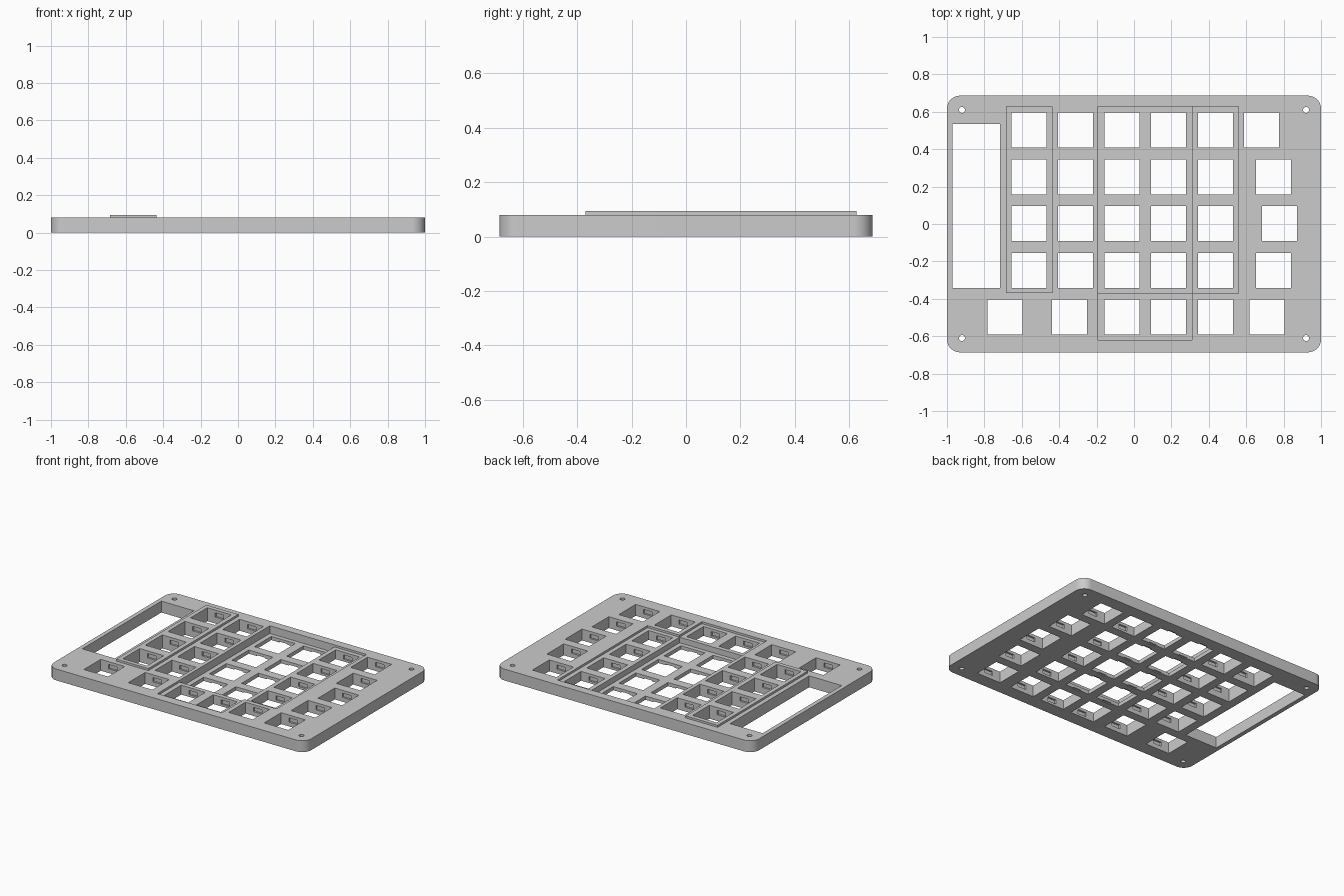
import bpy, bmesh, math

cube = bpy.data.objects.get("Cube")
if cube:
    bpy.data.objects.remove(cube, do_unlink=True)

grey = bpy.data.materials.new("light grey plastic")
grey.use_nodes = True
colour = (0.6, 0.6, 0.6, 1)
grey.diffuse_color = colour
grey.node_tree.nodes["Principled BSDF"].inputs["Base Color"].default_value = colour

TOP = 0.08       # main deck height
STEP = 0.0145    # height of the small steps in the deck
DEEP = 0.026     # floor of the central well
KEY = 0.187      # switch opening size


def make_object(name, bm):
    mesh = bpy.data.meshes.new(name)
    bm.to_mesh(mesh)
    bm.free()
    obj = bpy.data.objects.new(name, mesh)
    bpy.context.collection.objects.link(obj)
    obj.data.materials.append(grey)
    return obj


def add_box(bm, x0, x1, y0, y1, z0, z1):
    verts = bmesh.ops.create_cube(bm, size=1)["verts"]
    for v in verts:
        v.co.x = x1 if v.co.x > 0 else x0
        v.co.y = y1 if v.co.y > 0 else y0
        v.co.z = z1 if v.co.z > 0 else z0


def apply_boolean(target, tool, operation="DIFFERENCE"):
    mod = target.modifiers.new(tool.name, "BOOLEAN")
    mod.operation = operation
    mod.solver = "EXACT"
    mod.object = tool
    bpy.context.view_layer.objects.active = target
    bpy.ops.object.modifier_apply(modifier=mod.name)
    bpy.data.objects.remove(tool, do_unlink=True)


# Plate outline with rounded corners
RADIUS, HALF_X, HALF_Y, SEGMENTS = 0.07, 1.0, 0.686, 12
bm = bmesh.new()
outline = []
for quarter, (sx, sy) in enumerate([(1, 1), (-1, 1), (-1, -1), (1, -1)]):
    for i in range(SEGMENTS + 1):
        a = (quarter + i / SEGMENTS) * math.pi / 2
        outline.append(bm.verts.new((sx * (HALF_X - RADIUS) + RADIUS * math.cos(a),
                                     sy * (HALF_Y - RADIUS) + RADIUS * math.sin(a), 0)))
base = bm.faces.new(outline)
side = bmesh.ops.extrude_face_region(bm, geom=[base])["geom"]
bmesh.ops.translate(bm, vec=(0, 0, TOP),
                    verts=[g for g in side if isinstance(g, bmesh.types.BMVert)])
bmesh.ops.recalc_face_normals(bm, faces=bm.faces)
plate = make_object("case_plate", bm)

# Raised strip beside the long window
bm = bmesh.new()
add_box(bm, -0.685, -0.437, -0.37, 0.627, TOP / 2, TOP + STEP)
apply_boolean(plate, make_object("raised_strip", bm), "UNION")

# Sunken areas: deep well, shallow front bay, shallow right column
for name, x0, x1, y0, floor in [
        ("shallow_bay", -0.192, 0.31, -0.62, TOP - STEP),
        ("right_column", 0.31 - 0.05, 0.56, -0.372, TOP - STEP),
        ("deep_well", -0.192, 0.31, -0.372, DEEP)]:
    bm = bmesh.new()
    add_box(bm, x0, x1, y0, -0.372 + 0.05 if name == "shallow_bay" else 0.627, floor, 0.3)
    apply_boolean(plate, make_object(name, bm))

# Key positions with the deck height around each key
ROWS = [0.5025, 0.2525, 0.0025, -0.2475]
COLUMNS = [(-0.562, TOP + STEP), (-0.312, TOP), (-0.065, DEEP),
           (0.185, DEEP), (0.435, TOP - STEP)]
keys = [(x, y, z) for x, z in COLUMNS for y in ROWS]
keys += [(x, y, TOP) for x, y in zip([0.682, 0.745, 0.778, 0.745], ROWS)]
keys += [(x, -0.4975, z) for x, z in [(-0.69, TOP), (-0.345, TOP), (-0.065, TOP - STEP),
                                      (0.185, TOP - STEP), (0.435, TOP), (0.711, TOP)]]

# Switch openings, long window and screw holes
bm = bmesh.new()
for x, y, z in keys:
    add_box(bm, x - KEY / 2, x + KEY / 2, y - KEY / 2, y + KEY / 2, -0.1, 0.3)
add_box(bm, -0.97, -0.717, -0.342, 0.535, -0.1, 0.3)
for sx in (-1, 1):
    for sy in (-1, 1):
        drilled = bmesh.ops.create_cone(bm, cap_ends=True, segments=20, radius1=0.016,
                                        radius2=0.016, depth=0.5)["verts"]
        bmesh.ops.translate(bm, vec=(sx * 0.92, sy * 0.61, 0), verts=drilled)
apply_boolean(plate, make_object("openings", bm))

# Clip slots in the front and back wall of each opening
bm = bmesh.new()
for x, y, z in keys:
    add_box(bm, x - 0.033, x + 0.033, y - KEY / 2 - 0.013, y + KEY / 2 + 0.013,
            z - 0.05, z - 0.02)
apply_boolean(plate, make_object("clip_slots", bm))

# Smooth rounded corners, crisp edges elsewhere
bpy.ops.object.select_all(action="DESELECT")
plate.select_set(True)
bpy.context.view_layer.objects.active = plate
bpy.ops.object.shade_smooth_by_angle(angle=math.radians(30))
